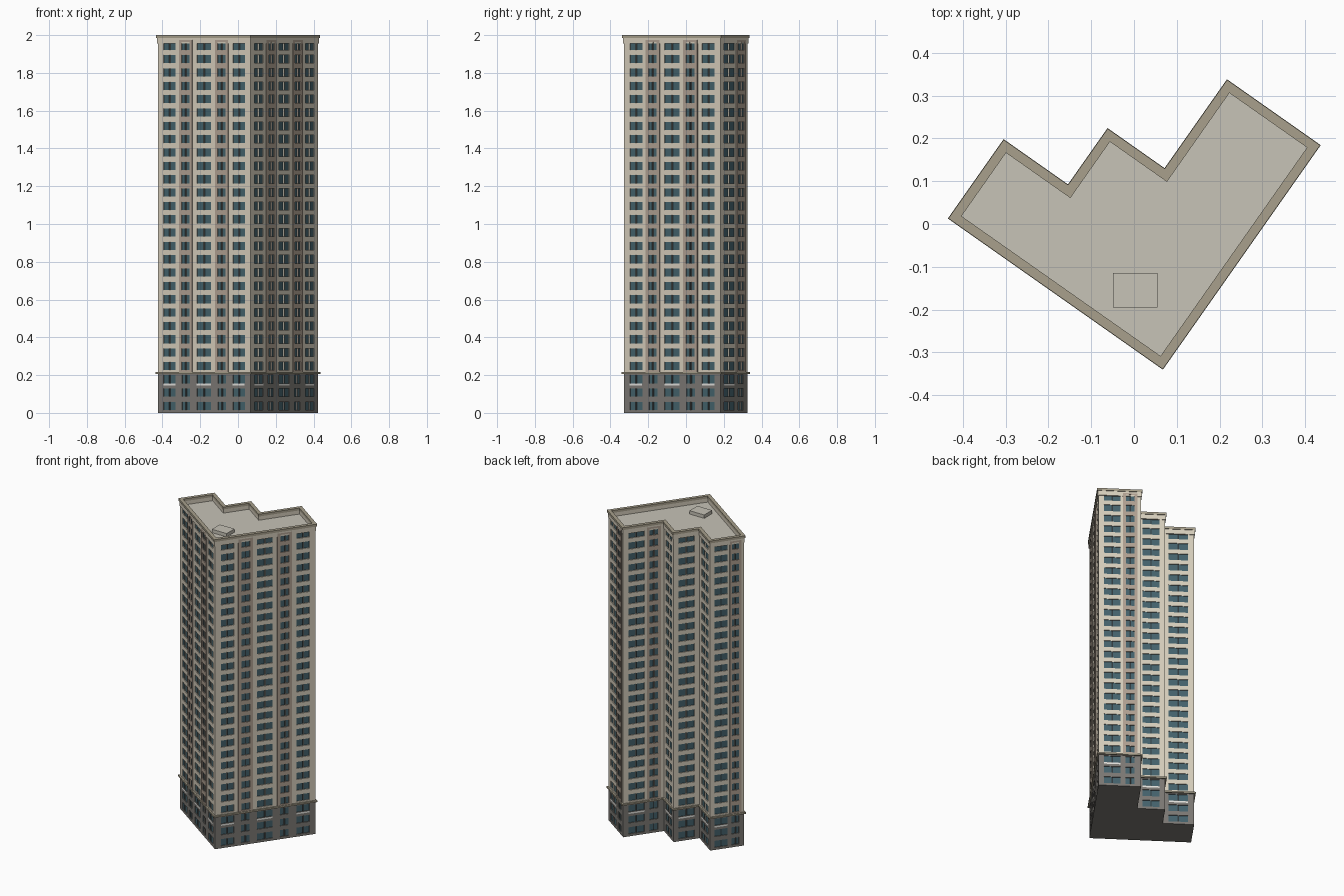
import bpy, bmesh, math
from mathutils import Vector

if "Cube" in bpy.data.objects:
    bpy.data.objects.remove(bpy.data.objects["Cube"])

ANG = math.radians(-35.1)
U = Vector((math.cos(ANG), math.sin(ANG), 0))
V = Vector((-U.y, U.x, 0))
UP = Vector((0, 0, 1))


def srgb(r, g, b):
    return [((c / 255 + 0.055) / 1.055) ** 2.4 for c in (r, g, b)] + [1]


COLOURS = {
    "cream_wall": (214, 206, 188), "brown_bay": (176, 161, 146),
    "grey_base": (124, 121, 116), "window_glass": (68, 98, 108),
    "dark_mullion": (48, 58, 62), "roof_grey": (199, 195, 183),
    "parapet_beige": (168, 160, 140), "white_sill": (225, 224, 220),
}
MATS = []
for name, col in COLOURS.items():
    m = bpy.data.materials.new(name)
    m.diffuse_color = srgb(*col)
    m.use_nodes = True
    m.node_tree.nodes["Principled BSDF"].inputs["Base Color"].default_value = m.diffuse_color
    MATS.append(m)
CREAM, BROWN, BASE, GLASS, MULL, ROOF, PARAPET, SILL = range(8)

# Stepped footprint, counter-clockwise, walked along the two building axes
steps = [(U, .597), (V, .624), (-U, .25), (-V, .254), (-U, .163),
         (-V, .161), (-U, .184), (-V, .209)]
P = [Vector((-.423, .015, 0))]
for d, l in steps[:-1]:
    P.append(P[-1] + d * l)
N = len(P)


def normal(i):
    d = (P[(i + 1) % N] - P[i]).normalized()
    return Vector((d.y, -d.x, 0))


def offset(o, z):
    return [P[i] + (normal(i - 1) + normal(i)) * o + UP * z for i in range(N)]


def finish(bm, name):
    me = bpy.data.meshes.new(name)
    bm.to_mesh(me)
    bm.free()
    for m in MATS:
        me.materials.append(m)
    ob = bpy.data.objects.new(name, me)
    bpy.context.collection.objects.link(ob)
    return ob


def face(bm, pts, mat):
    f = bm.faces.new([bm.verts.new(p) for p in pts])
    f.material_index = mat


def ring(name, inner, outer, z0, z1, mat):
    bm = bmesh.new()
    a, b = offset(outer, z0), offset(outer, z1)
    c, d = offset(inner, z1), offset(inner, z0)
    for i in range(N):
        j = (i + 1) % N
        for s, t in ((a, b), (b, c), (c, d), (d, a)):
            face(bm, [s[i], s[j], t[j], t[i]], mat)
    finish(bm, name)


def slab(name, o, z, mat, down=False):
    bm = bmesh.new()
    pts = offset(o, z)
    face(bm, pts[::-1] if down else pts, mat)
    finish(bm, name)


FLOORS, PITCH, FIRST, WIN_H, REVEAL = 28, .0706, .037, .043, .005
BASE_TOP, WALL_TOP = .21, 1.975
ROWS = [(FIRST + PITCH * k - WIN_H / 2, FIRST + PITCH * k + WIN_H / 2)
        for k in range(FLOORS)]


def bay(bm, p, d, n, a, b, out, panes, mat, z0, z1, sills=False):
    """One vertical wall strip from a to b with rows of recessed windows."""
    def pt(s, z, o=out):
        return p + d * s + n * o + UP * z

    def quad(s0, s1, za, zb, m, o=out):
        face(bm, [pt(s0, za, o), pt(s1, za, o), pt(s1, zb, o), pt(s0, zb, o)], m)

    rows = [r for r in ROWS if z0 < r[0] < z1]
    # plain bands between floors
    edges = [z0] + [z for r in rows for z in r] + [z1]
    for k in range(0, len(edges), 2):
        quad(a, b, edges[k], edges[k + 1], mat)
    for k, (w0, w1) in enumerate(rows):
        x = a
        for s0, s1, m in panes:
            if s0 > x + 1e-5:
                quad(x, s0, w0, w1, mat)
            x = s1
            i = out - REVEAL
            quad(s0, s1, w0, w1, m, i)
            for q0, q1 in (((s0, w0), (s1, w0)), ((s1, w0), (s1, w1)),
                           ((s1, w1), (s0, w1)), ((s0, w1), (s0, w0))):
                face(bm, [pt(*q0), pt(*q1), pt(*q1, i), pt(*q0, i)], mat)
        quad(x, b, w0, w1, mat)
        # pale sill under the top row of the base
        if sills and k == 2:
            quad(panes[0][0], panes[-1][1], w0 - .012, w0 - .002, SILL, out + .001)
    # cheeks of projecting bays
    if out > 0:
        face(bm, [pt(a, z0, 0), pt(a, z0), pt(a, z1), pt(a, z1, 0)], mat)
        face(bm, [pt(b, z0), pt(b, z0, 0), pt(b, z1, 0), pt(b, z1)], mat)


def panes_for(w0, w1, L):
    g, c = .0035, (w0 + w1) / 2 * L
    return [(w0 * L, c - g, GLASS), (c - g, c + g, MULL), (c + g, w1 * L, GLASS)]


# Bays as (start, end, window start, window end, colour), fractions of the wall
LONG = [(0, .23, .06, .19, CREAM), (.23, .375, .26, .345, BROWN),
        (.375, .62, .42, .575, CREAM), (.62, .765, .65, .735, BROWN),
        (.765, 1, .81, .94, CREAM)]
PAIR = [(0, .58, .13, .52, CREAM), (.58, .92, .64, .85, BROWN),
        (.92, 1, None, None, CREAM)]
SINGLE = [(0, 1, .19, .80, CREAM)]
LAYOUT = [LONG, LONG, PAIR, PAIR, SINGLE, SINGLE, SINGLE, PAIR]

# Tower walls and darker base walls
for part, z0, z1 in (("tower_walls", BASE_TOP, WALL_TOP), ("base_walls", 0, BASE_TOP)):
    bm = bmesh.new()
    low = part == "base_walls"
    for i in range(N):
        p, q = P[i], P[(i + 1) % N]
        L, d, n = (q - p).length, (q - p).normalized(), normal(i)
        for a, b, w0, w1, mat in LAYOUT[i]:
            out = .005 if mat == BROWN and not low else 0
            panes = panes_for(w0, w1, L) if w0 else []
            if not panes:
                face(bm, [p + d * s * L + UP * z for s, z in
                          ((a, z0), (b, z0), (b, z1), (a, z1))], BASE if low else mat)
                continue
            bay(bm, p, d, n, a * L, b * L, out, panes, BASE if low else mat,
                z0, z1, low and mat == CREAM)
    finish(bm, part)

# Ledge over the base, parapet, coping and roof
ring("base_ledge", -.004, .009, .207, .217, PARAPET)
ring("parapet", -.012, .004, 1.955, 1.985, CREAM)
ring("parapet_coping", -.014, .008, 1.985, 2.0, PARAPET)
slab("roof_deck", -.005, 1.96, ROOF)
slab("underside", 0, 0, BASE, True)

# Roof hatch
bpy.ops.mesh.primitive_cube_add(size=1, location=(.003, -.155, 1.97))
hatch = bpy.context.object
hatch.name = "roof_hatch"
hatch.scale = (.105, .08, .024)
hatch.data.materials.append(MATS[ROOF])
